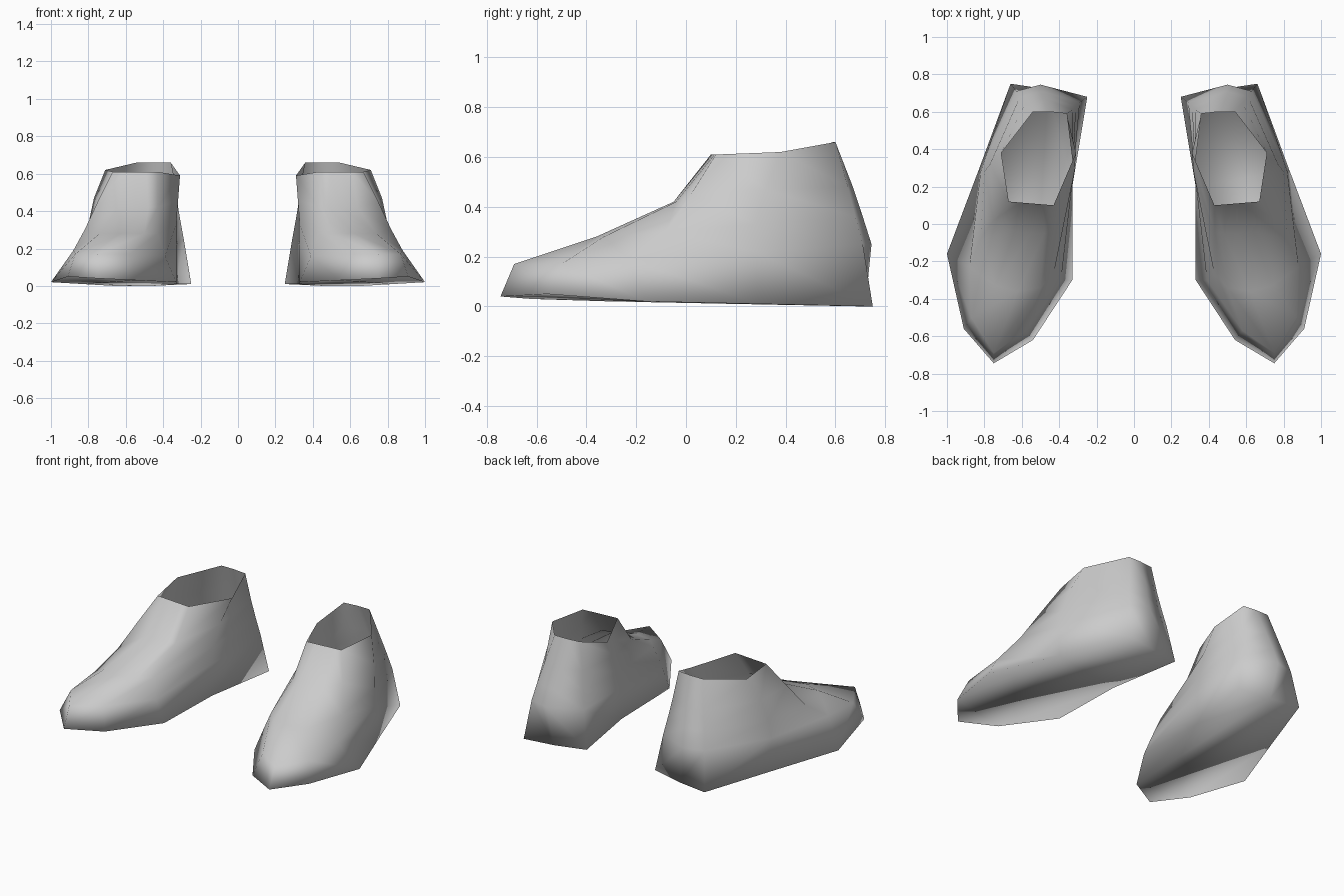
import bpy
import bmesh

# Remove the default cube only
default_cube = bpy.data.objects.get("Cube")
if default_cube:
    bpy.data.objects.remove(default_cube, do_unlink=True)


def make_material(name, level):
    """One plain flat grey material."""
    material = bpy.data.materials.new(name)
    material.use_nodes = True
    colour = (level, level, level, 1.0)
    material.diffuse_color = colour
    material.node_tree.nodes["Principled BSDF"].inputs["Base Color"].default_value = colour
    return material


# Vertical seams of the left shoe, each running sole -> welt -> instep -> ankle -> collar
heel_inner = [(.25, .68, .01), (.29, .65, .25), (.31, .63, .36), (.33, .61, .48), (.36, .59, .66)]
heel_back = [(.46, .72, 0), (.5, .745, .25), (.49, .71, .36), (.47, .67, .48), (.45, .6, .66)]
heel_outer = [(.66, .75, 0), (.63, .71, .25), (.61, .68, .36), (.58, .65, .48), (.54, .6, .66)]
side_outer = [(.83, .29, .01), (.82, .28, .22), (.8, .28, .33), (.77, .32, .47), (.71, .38, .62)]
ball_outer = [(1, -.16, .02), (.88, -.23, .19), (.82, -.08, .3), (.75, .02, .45), (.67, .12, .61)]
toe_outer = [(.91, -.56, .05), (.87, -.5, .17), (.74, -.33, .28), (.64, -.04, .42)]
toe_tip = [(.75, -.745, .04), (.75, -.69, .17), (.62, -.36, .28), (.55, -.05, .42)]
toe_inner = [(.54, -.62, .03), (.58, -.57, .17), (.5, -.34, .28), (.48, -.05, .42)]
ball_inner = [(.33, -.3, .02), (.39, -.3, .16), (.43, -.27, .28), (.43, -.04, .42), (.43, .1, .61)]
side_inner = [(.33, .2, .01), (.33, .2, .22), (.33, .22, .33), (.32, .27, .46), (.31, .38, .59)]


def close_front_collar(seams, start, end):
    """Finish the toe seams evenly along the straight front edge of the collar."""
    for number, seam in enumerate(seams, start=1):
        blend = number / (len(seams) + 1)
        seam.append(tuple(a + (b - a) * blend for a, b in zip(start, end)))


close_front_collar([toe_outer, toe_tip, toe_inner], ball_outer[-1], ball_inner[-1])

SEAMS = [heel_inner, heel_back, heel_outer, side_outer, ball_outer,
         toe_outer, toe_tip, toe_inner, ball_inner, side_inner]


def build_shoe(name, side, material):
    """Open-topped shell skinned between neighbouring seams, with a closed sole."""
    bm = bmesh.new()
    columns = [[bm.verts.new((side * x, y, z)) for x, y, z in seam] for seam in SEAMS]

    # Upper walls
    for index, column in enumerate(columns):
        following = columns[(index + 1) % len(columns)]
        for low in range(len(column) - 1):
            bm.faces.new((column[low], column[low + 1], following[low + 1], following[low]))

    # Sole
    bm.faces.new([column[0] for column in columns])

    # The mirrored shoe needs its faces turned outward again
    if side < 0:
        bmesh.ops.reverse_faces(bm, faces=bm.faces[:])
    for face in bm.faces:
        face.smooth = True

    mesh = bpy.data.meshes.new(name)
    bm.to_mesh(mesh)
    bm.free()
    mesh.materials.append(material)
    shoe = bpy.data.objects.new(name, mesh)
    bpy.context.collection.objects.link(shoe)
    return shoe


shoe_grey = make_material("shoe_grey", 0.6)
build_shoe("left_shoe", 1, shoe_grey)
build_shoe("right_shoe", -1, shoe_grey)
